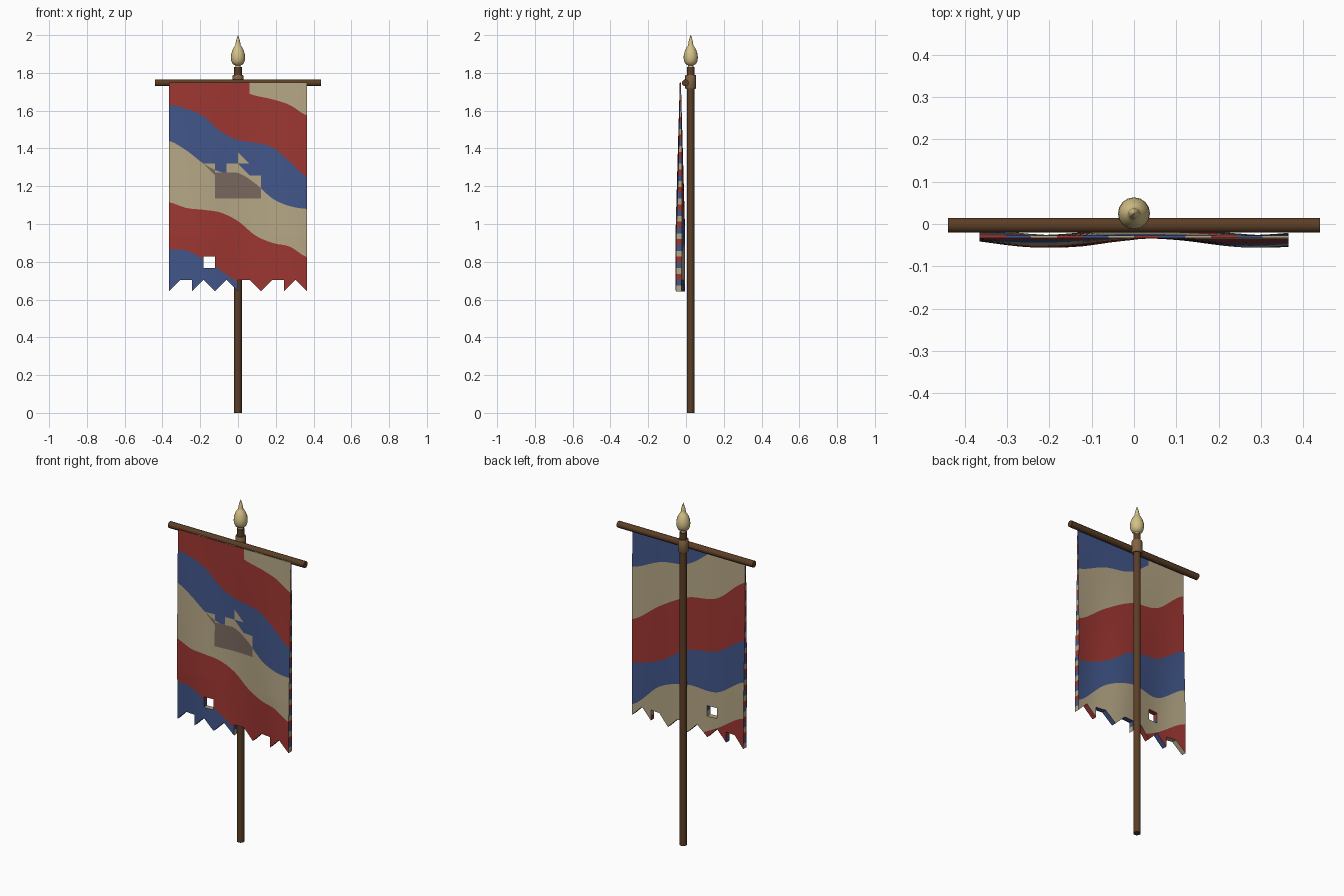
import bpy, bmesh, math
from mathutils import Vector

if "Cube" in bpy.data.objects:
    bpy.data.objects.remove(bpy.data.objects["Cube"])


def material(name, rgb):
    m = bpy.data.materials.new(name)
    m.diffuse_color = (*rgb, 1)
    m.use_nodes = True
    m.node_tree.nodes["Principled BSDF"].inputs["Base Color"].default_value = m.diffuse_color
    return m


RED, BLUE, TAN, TAUPE = range(4)
CLOTH = [material("red cloth", (.335, .037, .031)), material("blue cloth", (.053, .092, .25)),
         material("tan cloth", (.46, .38, .235)), material("taupe emblem", (.19, .138, .112))]
WOOD = material("dark wood", (.105, .048, .019))
LEATHER = material("brown binding", (.223, .127, .055))
IVORY = material("pale gold", (.66, .53, .245))


def finish(bm, name, mats, angle=40):
    me = bpy.data.meshes.new(name)
    bm.to_mesh(me)
    bm.free()
    for m in mats:
        me.materials.append(m)
    ob = bpy.data.objects.new(name, me)
    bpy.context.collection.objects.link(ob)
    bpy.context.view_layer.objects.active = ob
    ob.select_set(True)
    bpy.ops.object.shade_smooth_by_angle(angle=math.radians(angle))
    ob.select_set(False)
    return ob


def lathe(name, profile, sides, mat, turn=0.0):
    """Closed solid of revolution about z from (radius, height) pairs."""
    bm = bmesh.new()
    rings = [[bm.verts.new((r * math.cos(a), r * math.sin(a), z))
              for a in (2 * math.pi * i / sides + turn for i in range(sides))]
             for r, z in profile]
    for lo, hi in zip(rings, rings[1:]):
        for i in range(sides):
            j = (i + 1) % sides
            bm.faces.new((lo[i], lo[j], hi[j], hi[i]))
    bm.faces.new(rings[0][::-1])
    bm.faces.new(rings[-1])
    return finish(bm, name, [mat], 50)


# Pole, binding, finial and crossbar
POLE_Y = 0.025
for ob in (
    lathe("pole", [(.02, 0), (.02, 1.83)], 12, WOOD),
    lathe("binding", [(.026, 1.715), (.029, 1.72), (.029, 1.785), (.026, 1.79)], 12, LEATHER),
    lathe("finial", [(.014, 1.825), (.014, 1.84), (.028, 1.847), (.035, 1.862), (.038, 1.88),
                     (.036, 1.9), (.029, 1.922), (.02, 1.938), (.014, 1.945), (.013, 1.955),
                     (.009, 1.975), (.001, 2.0)], 16, IVORY),
):
    ob.location.y = POLE_Y
bar = lathe("crossbar", [(.019, -.44), (.019, .44)], 8, WOOD, math.pi / 8)
bar.rotation_euler.y = math.pi / 2
bar.location = (0, -.003, 1.747)

# Cloth grid: 12 x 18 cells, each split 4 x 4
HALF, TOP, CW, CH, N = .365, 1.75, .73 / 12, .0615, 4
FRINGE = "L LRLR RL LR"      # bottom row: left / right pointed tatters, blanks missing


def curve(vals, x):
    """Smooth interpolation of evenly spaced values across the banner."""
    n = len(vals) - 1
    t = min(max((x + HALF) / (2 * HALF), 0), .99999) * n
    i = int(t)
    t -= i
    p = [vals[min(max(k, 0), n)] for k in (i - 1, i, i + 1, i + 2)]
    return p[1] + .5 * t * (p[2] - p[0] + t * (2 * p[0] - 5 * p[1] + 4 * p[2] - p[3]
                            + t * (3 * (p[1] - p[2]) + p[3] - p[0])))


# Stripe edges, top to bottom, as heights from left to right
FRONT = [[1.8, 1.79, 1.77, 1.74, 1.71, 1.68, 1.66, 1.63, 1.575],
         [1.63, 1.61, 1.57, 1.49, 1.445, 1.43, 1.405, 1.33, 1.25],
         [1.44, 1.39, 1.32, 1.275, 1.27, 1.215, 1.135, 1.095, 1.08],
         [1.115, 1.085, 1.075, 1.06, 1.015, .94, .9, .88, .825],
         [.865, .86, .815, .755, .69, .64, .6, .58, .55]]
BACK = [[1.8, 1.75, 1.625, 1.585, 1.51], [1.61, 1.47, 1.43, 1.33, 1.204],
        [1.27, 1.16, 1.125, 1.01, .95], [1.03, .92, .925, .86, .705],
        [.82, .71, .62, .55, .5]]


def emblem(x, z):
    u, v = (x + HALF) / CW, (TOP - z) / CH
    c, r = int(u), int(v)
    fu, fv = u - c, v - r
    return ((r in (8, 9) and 4 <= c <= 7) or (r == 7 and c == 5)
            or (r == 7 and c == 4 and fv > .75) or (r == 7 and c == 3 and fu > fv)
            or (r in (6, 7) and c == 6 and fu < fv))


def front_colour(x, z):
    band = sum(z < curve(b, x) for b in FRONT)
    col = [TAN, RED, BLUE, TAN, RED, BLUE][band]
    if band == 0 and x < -HALF + 7 * CW:
        col = RED
    if emblem(x, z):
        col = TAUPE if col == TAN else TAN
    return col


def back_colour(x, z):
    band = sum(z < curve(b, x) for b in BACK)
    if band == 0 and x < -HALF + 4 * CW:
        return TAN
    return [BLUE, TAN, RED, BLUE, TAN, RED][band]


def drape(x, z, side):
    """Depth of the cloth; side -1 is the front layer, +1 the back layer."""
    t = min(max((TOP - z) / 1.1, 0), 1)
    grow = min(1, 1.35 * t)
    wave = -math.cos(2 * math.pi * (x + .2) / .5 + 1.2 * (z - .8))
    return -.03 + .011 * grow * wave + side * (.003 + .012 * grow)


def flat_sheet():
    bm = bmesh.new()
    verts = {}

    def v(i, j):
        if (i, j) not in verts:
            verts[i, j] = bm.verts.new((-HALF + i * CW / N, 0, TOP - j * CH / N))
        return verts[i, j]

    for j in range(18 * N):
        for i in range(12 * N):
            c, r, a, b = i // N, j // N, i % N, j % N
            tl, tr, bl, br = v(i, j), v(i + 1, j), v(i, j + 1), v(i + 1, j + 1)
            kind = FRINGE[c] if r == 17 else "F"
            if (c, r) == (3, 15) or kind == " ":      # moth hole, missing tatter
                continue
            if kind == "L" and a + b >= N - 1:
                if a + b == N - 1:
                    bm.faces.new((tl, bl, tr))
                continue
            if kind != "R" or a >= b:
                bm.faces.new((tl, br, tr))
            if kind != "R" or a > b:
                bm.faces.new((tl, bl, br))
    bmesh.ops.delete(bm, geom=[w for w in bm.verts if not w.link_faces], context='VERTS')
    return bm


def cut(bm, edge):
    """Split the sheet's faces along a stripe edge."""
    f = lambda w: w.co.z - curve(edge, w.co.x)
    new = [w for w in bm.verts if abs(f(w)) < 1e-5]
    for e in list(bm.edges):
        a, b = e.verts
        fa, fb = f(a), f(b)
        if fa * fb < 0 and min(abs(fa), abs(fb)) >= 1e-5:
            new.append(bmesh.utils.edge_split(e, a, fa / (fa - fb))[1])
    bmesh.ops.connect_verts(bm, verts=new)


def layer(name, side, edges, colour):
    bm = flat_sheet()
    for edge in edges:
        cut(bm, edge)
    for f in bm.faces:
        c = f.calc_center_median()
        f.material_index = colour(c.x, c.z)
    for w in bm.verts:
        w.co.y = drape(w.co.x, w.co.z, side)
    if side > 0:
        bmesh.ops.reverse_faces(bm, faces=bm.faces[:])
    bm.normal_update()
    finish(bm, name, CLOTH, 60)


layer("banner_front", -1, FRONT, front_colour)
layer("banner_back", 1, BACK, back_colour)

# Multicoloured rim joining the two layers along every border, tatter and hole
src, rim = flat_sheet(), bmesh.new()
for e in src.edges:
    if len(e.link_faces) != 1:
        continue
    loop = e.link_loops[0]
    p, q = loop.vert.co, loop.link_loop_next.vert.co
    pts = [Vector((w.x, drape(w.x, w.z, s), w.z)) for w, s in ((q, -1), (p, -1), (p, 1), (q, 1))]
    face = rim.faces.new([rim.verts.new(w) for w in pts])
    mid = (p + q) / 2
    face.material_index = int((TOP - mid.z) / CH * 2 + (mid.x + HALF) / CW) % 3
src.free()
finish(rim, "banner_rim", CLOTH, 30)
